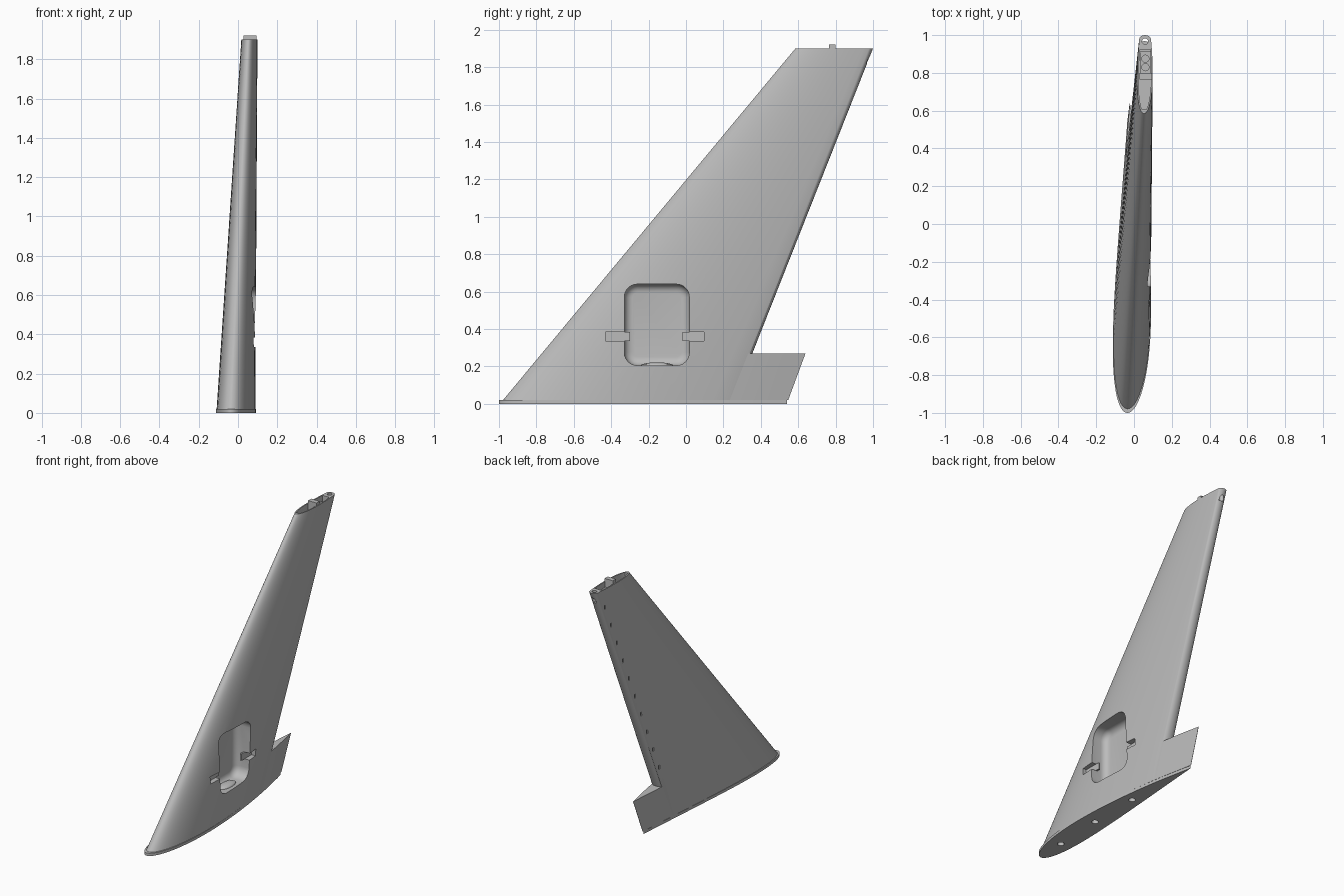
import bpy, bmesh, math
from mathutils import Matrix, Vector

if "Cube" in bpy.data.objects:
    bpy.data.objects.remove(bpy.data.objects["Cube"])

grey = bpy.data.materials.new("light_grey")
grey.diffuse_color = (0.5, 0.5, 0.5, 1)
grey.use_nodes = True
grey.node_tree.nodes["Principled BSDF"].inputs["Base Color"].default_value = grey.diffuse_color
TOP = 1.9


def lerp(a, b, z):
    return a + (b - a) * z / TOP


def finish(name, bm):
    bmesh.ops.recalc_face_normals(bm, faces=bm.faces)
    me = bpy.data.meshes.new(name)
    bm.to_mesh(me)
    bm.free()
    me.materials.append(grey)
    ob = bpy.data.objects.new(name, me)
    bpy.context.collection.objects.link(ob)
    return ob


def sides(y, z, inset=0.0, grow=0.0):
    """Right and left skin x of the cambered, leaning fin at y, z."""
    le, te = lerp(-0.995, 0.585, z) - grow, lerp(0.54, 1.244, z)
    f = min(max((y - le) / (te - le), 0), 1)
    t = lerp(0.0975, 0.041, z) + grow * 0.5
    h = 2 * t * 5 * (0.2969 * math.sqrt(f) - 0.126 * f - 0.3516 * f**2
                     + 0.2843 * f**3 - 0.1036 * f**4)
    h = max(h - inset, 0.0008)
    mid = lerp(-0.035, 0.053, z) + lerp(0.029, 0.006, z) * 4 * f * (1 - f)
    return mid + h, mid - h


def hinge(z):
    return lerp(0.248, 1.0, z)


def section(z, y0, y1, n=22, cap=0.0, inset=0.0, grow=0.0):
    """Closed loop from y0 to y1, optionally ending in a rounded cap."""
    ys = [y0 + (y1 - cap - y0) * (1 - math.cos(math.pi / 2 * i / n)) for i in range(n + 1)]
    right = [(sides(y, z, inset, grow)[0], y, z) for y in ys]
    left = [(sides(y, z, inset, grow)[1], y, z) for y in ys]
    xr, xl = right[-1][0], left[-1][0]
    arc = []
    if cap:
        for i in range(1, 8):
            a = math.pi * i / 8
            arc.append(((xr + xl) / 2 + (xr - xl) / 2 * math.cos(a), y1 - cap + cap * math.sin(a), z))
    return right + arc + left[::-1]


def loft(name, loops):
    bm = bmesh.new()
    rings = [[bm.verts.new(p) for p in loop] for loop in loops]
    n = len(rings[0])
    for a, b in zip(rings, rings[1:]):
        for i in range(n):
            bm.faces.new((a[i], a[(i + 1) % n], b[(i + 1) % n], b[i]))
    bm.faces.new(rings[0][::-1])
    bm.faces.new(rings[-1])
    return finish(name, bm)


def box(name, x0, x1, y0, y1, z0, z1):
    bm = bmesh.new()
    bmesh.ops.create_cube(bm, size=1)
    for v in bm.verts:
        v.co = Vector(((x0, x1)[v.co.x > 0], (y0, y1)[v.co.y > 0], (z0, z1)[v.co.z > 0]))
    return finish(name, bm)


def cylinder(name, x, y, z0, z1, r):
    bm = bmesh.new()
    bmesh.ops.create_cone(bm, cap_ends=True, segments=20, radius1=r, radius2=r,
                          depth=z1 - z0, matrix=Matrix.Translation((x, y, (z0 + z1) / 2)))
    return finish(name, bm)


def cut(target, cutters):
    for c in cutters:
        m = target.modifiers.new("cut", 'BOOLEAN')
        m.operation, m.solver, m.object = 'DIFFERENCE', 'EXACT', c
        bpy.context.view_layer.objects.active = target
        bpy.ops.object.modifier_apply(modifier=m.name)


def remove(cutters):
    for c in cutters:
        bpy.data.objects.remove(c, do_unlink=True)


# main fin body, with a rounded hinge edge at the back
CAP = 0.022
fin = loft("fin_body", [section(z, lerp(-0.995, 0.585, z), hinge(z), cap=CAP)
                        for z in [0.02 + (TOP - 0.02) * i / 8 for i in range(9)]])

# fixed lower stub behind the hinge edge
stub = loft("trailing_stub", [section(z, hinge(z) - CAP, lerp(0.54, 1.244, z) - 0.001, n=10)
                              for z in (0.02, 0.27)])

# thin root plate
plate = loft("root_plate", [[(x, y, z) for x, y, _ in section(0, -1.0, 0.539, n=36, grow=0.005)]
                            for z in (0, 0.02)])

# mounting holes in the underside
holes = []
for y in (-0.78, -0.41, -0.03):
    xr, xl = sides(y, 0)
    holes.append(cylinder("hole_cutter", (xr + xl) / 2, y, -0.05, 0.09, 0.023))
cut(plate, holes)
cut(fin, holes)
remove(holes)

# rounded side pocket
bm = bmesh.new()
bmesh.ops.create_cube(bm, size=1)
for v in bm.verts:
    v.co = Vector(((-0.035, 0.25)[v.co.x > 0], (-0.33, 0.018)[v.co.y > 0], (0.205, 0.64)[v.co.z > 0]))
along_x = [e for e in bm.edges if abs(e.verts[0].co.x - e.verts[1].co.x) > 0.1]
bmesh.ops.bevel(bm, geom=along_x, offset=0.07, segments=6, profile=0.5, affect='EDGES')
floor = [e for e in bm.edges if all(v.co.x < -0.03 for v in e.verts)]
bmesh.ops.bevel(bm, geom=floor, offset=0.045, segments=5, profile=0.5, affect='EDGES')
pocket = finish("pocket_cutter", bm)

# slots either side of the pocket
slots = [box("slot_cutter", 0.045, 0.25, -0.43, -0.30, 0.335, 0.385),
         box("slot_cutter", 0.035, 0.25, -0.02, 0.097, 0.335, 0.385)]

# hollow tip and hinge tube opening
tip = loft("tip_cutter", [[(x, y, z) for x, y, _ in section(TOP, 0.607, 0.925, inset=0.008)]
                          for z in (1.80, 1.95)])
xr, xl = sides(0.968, TOP)
tube = cylinder("tube_cutter", (xr + xl) / 2, 0.967, 1.82, 1.95, 0.016)

# row of small hinge slits on the left skin
slits = []
for i in range(10):
    z = 0.42 + 0.15 * i
    y = hinge(z) - 0.05
    x = sides(y, z)[1]
    slits.append(box("slit_cutter", x - 0.02, x + 0.006, y - 0.004, y + 0.008, z - 0.014, z + 0.014))

cutters = [pocket, *slots, tip, tube, *slits]
cut(fin, cutters)
remove(cutters)

# retaining tabs lying in the slots and reaching into the pocket
box("front_tab", 0.04, 0.052, -0.43, -0.30, 0.336, 0.384)
box("rear_tab", 0.03, 0.042, -0.02, 0.097, 0.336, 0.384)

# low dome on the pocket floor
bm = bmesh.new()
bmesh.ops.create_uvsphere(bm, u_segments=20, v_segments=10, radius=1,
                          matrix=Matrix.Translation((0.02, -0.155, 0.205)) @ Matrix.Diagonal((0.04, 0.085, 0.017, 1)))
dome = finish("pocket_dome", bm)

# tip fittings: upright lug and drilled block
box("tip_lug", 0.028, 0.094, 0.765, 0.80, 1.80, 1.922)
block = box("tip_block", 0.033, 0.087, 0.80, 0.912, 1.79, 1.86)
drills = [cylinder("drill_cutter", 0.06, y, 1.81, 1.9, 0.019) for y in (0.83, 0.875)]
cut(block, drills)
remove(drills)

for ob in list(bpy.context.scene.objects):
    bpy.ops.object.select_all(action='DESELECT')
    ob.select_set(True)
    bpy.context.view_layer.objects.active = ob
    bpy.ops.object.shade_smooth_by_angle(angle=math.radians(30))
